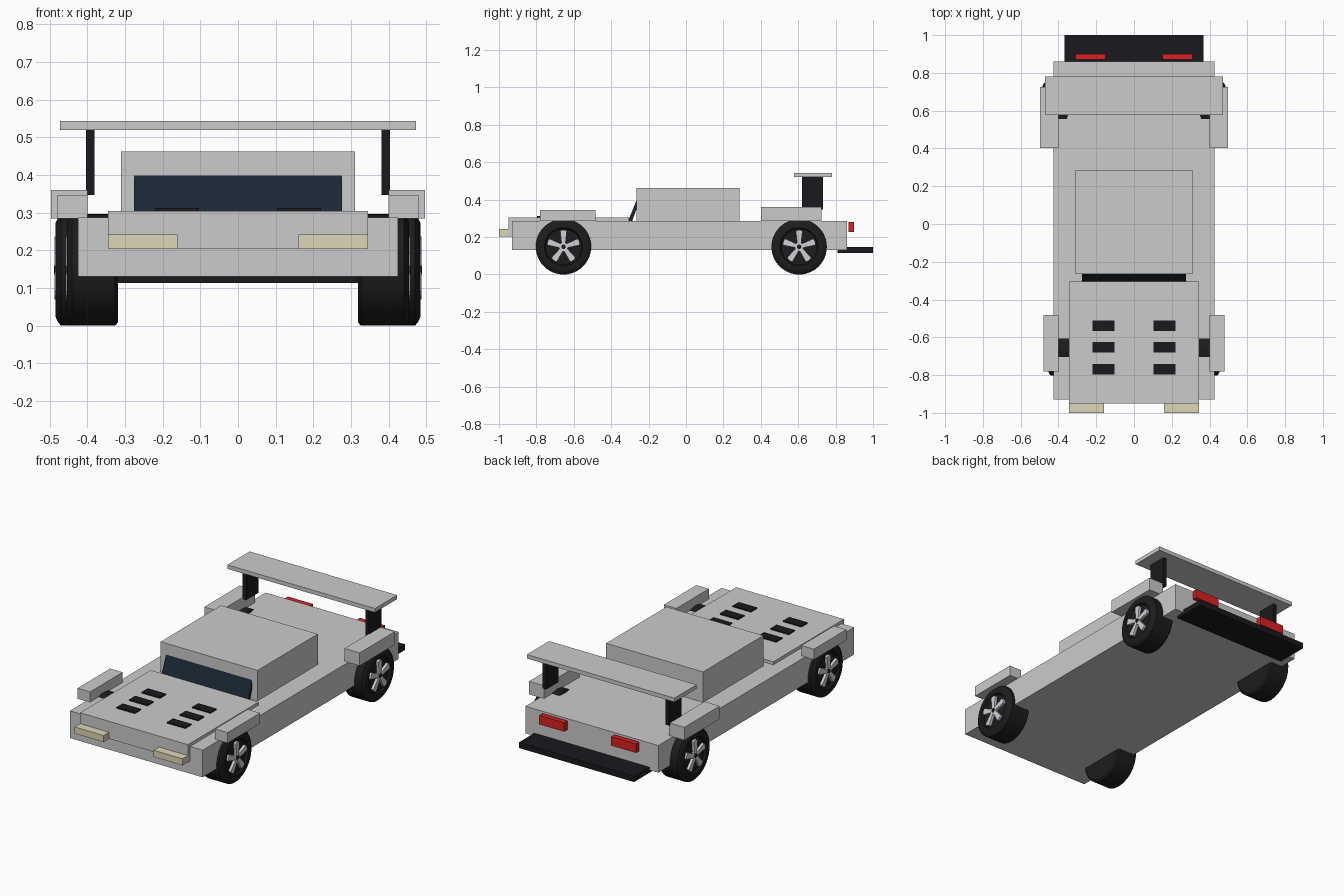
import bpy, bmesh, math
from mathutils import Matrix

if "Cube" in bpy.data.objects:
    bpy.data.objects.remove(bpy.data.objects["Cube"])


def material(name, rgb):
    m = bpy.data.materials.new(name)
    m.diffuse_color = (*rgb, 1)
    m.use_nodes = True
    m.node_tree.nodes["Principled BSDF"].inputs["Base Color"].default_value = m.diffuse_color
    return m


BLACK = material("black_trim", (0.010, 0.010, 0.013))
RUBBER = material("rubber", (0.012, 0.012, 0.012))
GLASS = material("dark_glass", (0.010, 0.020, 0.035))
CREAM = material("headlight_cream", (0.72, 0.67, 0.48))
RED = material("tail_red", (0.70, 0.015, 0.015))
SILVER = material("silver", (0.62, 0.64, 0.68))


def finish(name, bm, mat=None):
    bmesh.ops.recalc_face_normals(bm, faces=bm.faces)
    me = bpy.data.meshes.new(name)
    bm.to_mesh(me)
    bm.free()
    ob = bpy.data.objects.new(name, me)
    bpy.context.collection.objects.link(ob)
    if mat:
        me.materials.append(mat)
    return ob


def box(name, x, y, z, mat=None):
    bm = bmesh.new()
    bmesh.ops.create_cube(bm, size=1)
    for v in bm.verts:
        for i, (a, b) in enumerate((x, y, z)):
            v.co[i] = a if v.co[i] < 0 else b
    return finish(name, bm, mat)


def pair(name, x, y, z, mat=None):
    box(name + "_right", x, y, z, mat)
    box(name + "_left", (-x[1], -x[0]), y, z, mat)


def extrude(bm, pts, vec):
    f = bm.faces.new([bm.verts.new(p) for p in pts])
    r = bmesh.ops.extrude_face_region(bm, geom=[f])
    bmesh.ops.translate(bm, vec=vec,
                        verts=[g for g in r["geom"] if isinstance(g, bmesh.types.BMVert)])


# Body panels
box("body", (-.425, .425), (-.93, .86), (.13, .287))
box("hood", (-.345, .345), (-.95, -.305), (.204, .305))
box("cabin", (-.31, .31), (-.264, .287), (.28, .463))
pair("front_fender", (.40, .48), (-.78, -.483), (.285, .346))
pair("rear_fender", (.40, .497), (.402, .725), (.285, .36))

# Sloped windshield
bm = bmesh.new()
profile = [(-.31, .285), (-.288, .285), (-.25, .39), (-.262, .403)]
extrude(bm, [(-.276, y, z) for y, z in profile], (.552, 0, 0))
finish("windshield", bm, GLASS)

# Hood vents
for i, y in enumerate((-.538, -.652, -.768)):
    pair(f"hood_vent_{i + 1}", (.103, .22), (y - .028, y + .028), (.298, .312), BLACK)

# Lights
pair("headlight", (.16, .345), (-1.0, -.945), (.204, .242), CREAM)
pair("tail_light", (.15, .31), (.87, .899), (.228, .28), RED)

# Rear wing and diffuser
box("wing", (-.472, .472), (.577, .78), (.52, .543))
pair("wing_support", (.381, .404), (.62, .732), (.347, .525), BLACK)
box("diffuser", (-.368, .368), (.81, 1.0), (.114, .147), BLACK)


def lathe(name, profile, mat, mtx, seg=48):
    # profile is (radius, x), spun around the x axis
    bm = bmesh.new()
    rings = []
    for r, x in profile:
        rings.append([bm.verts.new((x, r * math.cos(2 * math.pi * k / seg),
                                    r * math.sin(2 * math.pi * k / seg))) for k in range(seg)])
    for a, b in zip(rings, rings[1:]):
        for k in range(seg):
            n = (k + 1) % seg
            bm.faces.new((a[k], a[n], b[n], b[k]))
    bm.faces.new(rings[0])
    bm.faces.new(rings[-1])
    bmesh.ops.transform(bm, matrix=mtx, verts=bm.verts)
    ob = finish(name, bm, mat)
    bpy.ops.object.select_all(action='DESELECT')
    ob.select_set(True)
    bpy.context.view_layer.objects.active = ob
    bpy.ops.object.shade_smooth_by_angle(angle=math.radians(30))


def wheel(name, side, x, y):
    mtx = Matrix.Translation((side * x, y, .148)) @ Matrix.Diagonal((side, 1, 1, 1))
    # Tyre with a shallow dark rim recess
    lathe(name + "_tyre", [(.09, 0), (.138, 0), (.148, .008), (.148, .122), (.138, .13),
                           (.125, .136), (.102, .136), (.096, .124)], RUBBER, mtx)
    # Five flared spokes and a hub
    bm = bmesh.new()
    for k in range(5):
        rot = Matrix.Rotation(2 * math.pi * k / 5, 3, 'X')
        pts = [(-.010, .012), (.010, .012), (.018, .084), (.009, .089), (-.009, .089), (-.018, .084)]
        n = len(bm.verts)
        extrude(bm, [(.122, u, v) for u, v in pts], (.017, 0, 0))
        bm.verts.ensure_lookup_table()
        bmesh.ops.rotate(bm, matrix=rot, verts=bm.verts[n:])
    bmesh.ops.transform(bm, matrix=mtx, verts=bm.verts)
    finish(name + "_spokes", bm, SILVER)
    lathe(name + "_hub", [(.024, .12), (.024, .137)], SILVER, mtx, 20)
    lathe(name + "_hub_cap", [(.012, .13), (.012, .141)], BLACK, mtx, 16)


for side, label in ((1, "right"), (-1, "left")):
    wheel("front_wheel_" + label, side, .318, -.655)
    wheel("rear_wheel_" + label, side, .348, .605)
